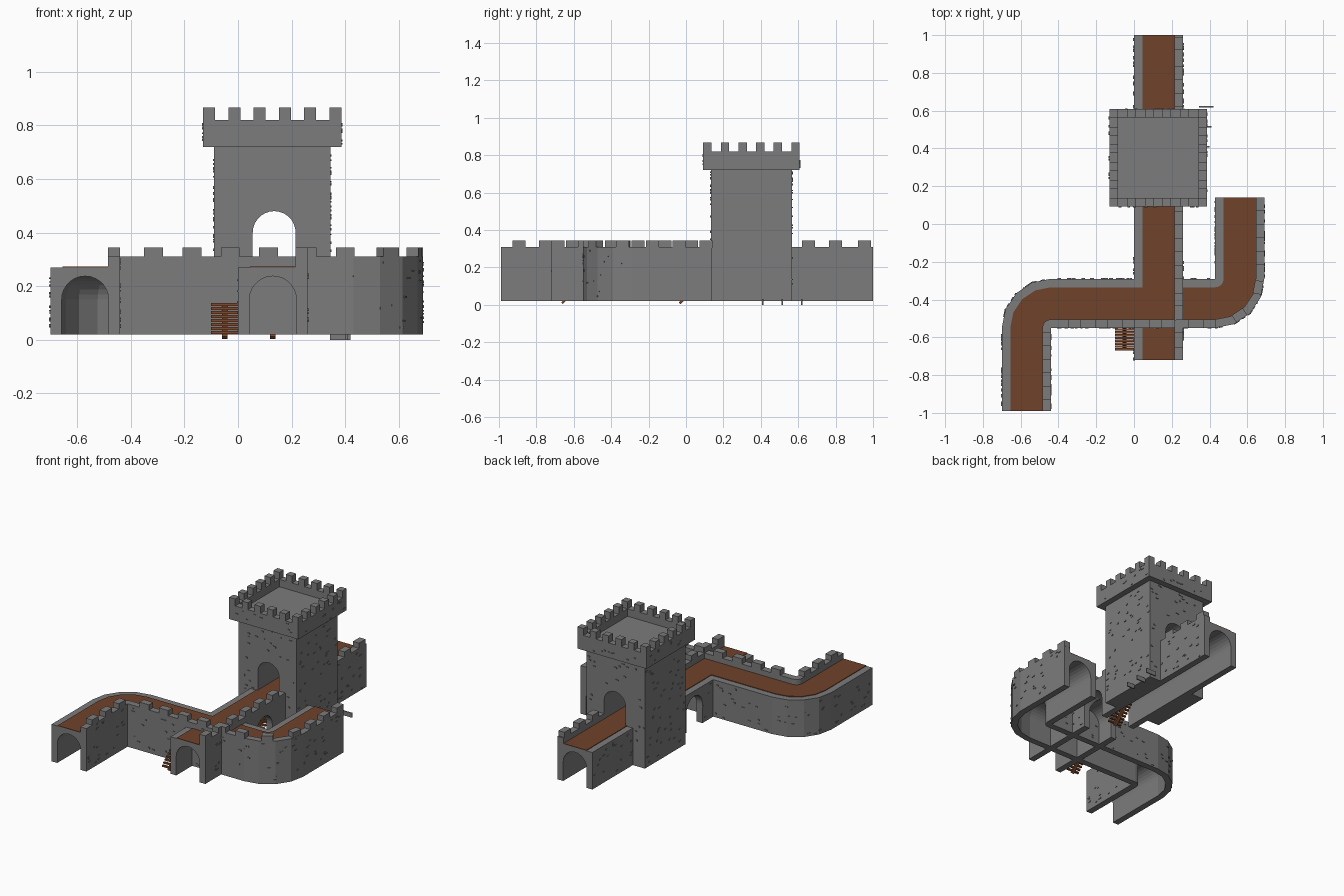
import bpy, bmesh, math, random
from mathutils import Vector, Matrix

if "Cube" in bpy.data.objects:
    bpy.data.objects.remove(bpy.data.objects["Cube"])

random.seed(4)
def material(name, c):
    m = bpy.data.materials.new(name)
    m.diffuse_color = (*c, 1)
    m.use_nodes = True
    m.node_tree.nodes["Principled BSDF"].inputs["Base Color"].default_value = m.diffuse_color
    return m
STONE = material("grey stone", (0.2, 0.2, 0.2))
WOOD = material("brown walkway", (0.16, 0.055, 0.023))
PLANK = material("plank brown", (0.2, 0.065, 0.025))

def finish(bm, name, mat):
    bmesh.ops.remove_doubles(bm, verts=bm.verts, dist=1e-5)
    bmesh.ops.recalc_face_normals(bm, faces=bm.faces)
    me = bpy.data.meshes.new(name)
    bm.to_mesh(me)
    bm.free()
    me.materials.append(mat)
    ob = bpy.data.objects.new(name, me)
    bpy.context.collection.objects.link(ob)
    return ob

def add_box(bm, lo, hi, mtx=Matrix()):
    lo, hi = Vector(lo), Vector(hi)
    s = hi - lo
    bmesh.ops.create_cube(bm, size=1, matrix=mtx @ Matrix.Translation((lo + hi) / 2) @ Matrix.Diagonal((*s, 1)))

def arch(r, spring, bottom, n=14):
    pts = [(r, bottom)]
    pts += [(r * math.cos(math.pi * i / n), spring + r * math.sin(math.pi * i / n)) for i in range(n + 1)]
    return pts + [(-r, bottom)]

def sweep(path, profile, name, mat):
    # path: (point, sideways direction); profile: (sideways, height)
    bm = bmesh.new()
    rings = [[bm.verts.new((p[0] + d[0] * u, p[1] + d[1] * u, z)) for u, z in profile] for p, d in path]
    n = len(profile)
    for a, b in zip(rings, rings[1:]):
        for i in range(n):
            j = (i + 1) % n
            bm.faces.new((a[i], a[j], b[j], b[i]))
    bm.faces.new(rings[0])
    bm.faces.new(rings[-1][::-1])
    return finish(bm, name, mat)

def cut(ob, cutter):
    m = ob.modifiers.new("cut", 'BOOLEAN')
    m.operation, m.solver, m.object = 'DIFFERENCE', 'EXACT', cutter
    bpy.context.view_layer.objects.active = ob
    bpy.ops.object.modifier_apply(modifier=m.name)
    bpy.data.objects.remove(cutter)

# Paths: S-shaped curtain wall and straight wall
H = 0.13
s_path = [((-0.57, -0.99), (1, 0))]
for i in range(5):
    a = math.pi * (1 - i / 8)
    d = (-math.cos(a), -math.sin(a))
    s_path.append(((-0.44 - H * d[0], -0.55 - H * d[1]), d))
for i in range(5):
    a = -math.pi / 2 + math.pi * i / 8
    d = (math.cos(a), math.sin(a))
    s_path.append(((0.43 + H * d[0], -0.29 + H * d[1]), d))
s_path.append(((0.56, 0.14), (1, 0)))
n_path = [((0.13, -0.72), (1, 0)), ((0.13, 1.0), (1, 0))]

# Hollow vaulted walls with a parapet on one side
wall = [(-H, 0.02), (-H, 0.27), (0.085, 0.27), (0.085, 0.31), (H, 0.31), (H, 0.02)] + arch(0.0875, 0.15, 0.02)
deck = [(-0.085, 0.266), (-0.085, 0.274), (0.085, 0.274), (0.085, 0.266)]
sweep(s_path, wall, "curved_wall", STONE)
sweep(s_path, deck, "curved_walkway", WOOD)
straight = sweep(n_path, wall, "straight_wall", STONE)
sweep(n_path, deck, "straight_walkway", WOOD)

# Side archway through the straight wall
cut(straight, sweep([((-0.2, -0.09), (0, 1)), ((0.5, -0.09), (0, 1))],
                    arch(0.085, 0.15, -0.05), "cutter", STONE))

# Wall merlons
bm = bmesh.new()
def merlon(x, y, ang=0.0, length=0.07):
    add_box(bm, (-length / 2, -0.0225, 0.305), (length / 2, 0.0225, 0.345),
            Matrix.Translation((x, y, 0)) @ Matrix.Rotation(ang, 4, 'Z'))
Q = math.pi / 2
for k in range(3):
    merlon(-0.4625, -0.893 + 0.143 * k, Q)
    merlon(0.6675, -0.18 + 0.143 * k, Q)
for k in range(6):
    merlon(-0.315 + 0.143 * k, -0.5275)
    merlon(0.2375, -0.685 + 0.143 * k, Q)
for y in (0.655, 0.8, 0.955):
    merlon(0.2375, y, Q)
for a in (-56.25, -11.25):
    r = math.radians(a)
    merlon(0.43 + 0.232 * math.cos(r), -0.29 + 0.232 * math.sin(r), r + Q)
finish(bm, "wall_merlons", STONE)

# Tower body with vaulted passages below and above the walkway
CX, CY = 0.1275, 0.35
bm = bmesh.new()
add_box(bm, (-0.09, 0.133, 0.02), (0.345, 0.567, 0.73))
tower = finish(bm, "tower_body", STONE)
through = [((0.135, -0.1), (1, 0)), ((0.135, 0.9), (1, 0))]
cut(tower, sweep(through, arch(0.1, 0.15, -0.05), "cutter", STONE))
cut(tower, sweep(through, arch(0.08, 0.40, 0.268), "cutter", STONE))

# Tower crown: overhanging slab, four parapets
R = 0.258
bm = bmesh.new()
add_box(bm, (CX - R, CY - R, 0.72), (CX + R, CY + R, 0.82))
crown = finish(bm, "tower_crown", STONE)
bm = bmesh.new()
I = R - 0.045
add_box(bm, (CX - I, CY - I, 0.77), (CX + I, CY + I, 0.9))
cut(crown, finish(bm, "cutter", STONE))

# Tower merlons, six to a side
bm = bmesh.new()
step = (2 * R - 0.045) / 5
for i in range(6):
    for j in range(6):
        if i in (0, 5) or j in (0, 5):
            x, y = CX - R + step * i, CY - R + step * j
            add_box(bm, (x, y, 0.815), (x + 0.045, y + 0.045, 0.867))
finish(bm, "tower_merlons", STONE)

# Plank steps: one against the front wall, one under the vault
def steps(x, y, name):
    bm = bmesh.new()
    for i in range(8):
        yy, z = y + 0.015 * i, 0.022 + 0.015 * i
        add_box(bm, (x, yy, z), (x + 0.1, yy + 0.013, z + 0.011))
    length = 0.17
    add_box(bm, (-0.01, 0, -0.012), (0.01, length, 0.0),
            Matrix.Translation((x + 0.05, y + 0.002, 0.0125)) @ Matrix.Rotation(math.radians(45), 4, 'X'))
    finish(bm, name, PLANK)
steps(-0.1, -0.67, "front_steps")
steps(0.08, -0.04, "inner_steps")

# Small stone bars beside the tower
bm = bmesh.new()
for y, x1 in ((0.41, 0.4), (0.515, 0.41), (0.62, 0.42)):
    add_box(bm, (0.343, y - 0.004, 0.0), (x1, y + 0.004, 0.03))
finish(bm, "side_bars", STONE)

# Scattered raised stones on the outer faces
bm = bmesh.new()
def speckle(p, q, z0, z1, density=160):
    p, q = Vector((*p, 0)), Vector((*q, 0))
    d = q - p
    ang = math.atan2(d.y, d.x)
    for _ in range(int(d.length * (z1 - z0) * density)):
        c = p.lerp(q, random.uniform(0.03, 0.97))
        c.z = random.uniform(z0 + 0.01, z1 - 0.01)
        w, h = random.uniform(0.005, 0.01), random.uniform(0.002, 0.005)
        add_box(bm, (-w, -0.004, -h), (w, 0.004, h), Matrix.Translation(c) @ Matrix.Rotation(ang, 4, 'Z'))
for (p, d), (q, e) in zip(s_path, s_path[1:]):
    for u, top in ((-H, 0.27), (H, 0.31)):
        a, b = [(v[0] + w[0] * u, v[1] + w[1] * u) for v, w in ((p, d), (q, e))]
        speckle(a, b, 0.02, top)
for x, top in ((0, 0.27), (0.26, 0.31)):
    for a, b in ((-0.72, -0.55), (-0.29, -0.18), (0.567, 1.0)):
        speckle((x, a), (x, b), 0.02, top)
for z0, z1, r in ((0.02, 0.72, 0.2175), (0.72, 0.82, R)):
    for sx in (-1, 1):
        speckle((CX + sx * r, CY - r), (CX + sx * r, CY + r), z0, z1)
        if z0 > 0.5:
            speckle((CX - r, CY + sx * r), (CX + r, CY + sx * r), z0, z1)
        else:
            # keep the archways clear
            speckle((CX - r, CY + sx * r), (CX + r, CY + sx * r), 0.49, z1)
            speckle((CX - r, CY + sx * r), (0.03, CY + sx * r), z0, 0.49)
            speckle((0.27, CY + sx * r), (CX + r, CY + sx * r), z0, 0.49)
finish(bm, "raised_stones", STONE)
